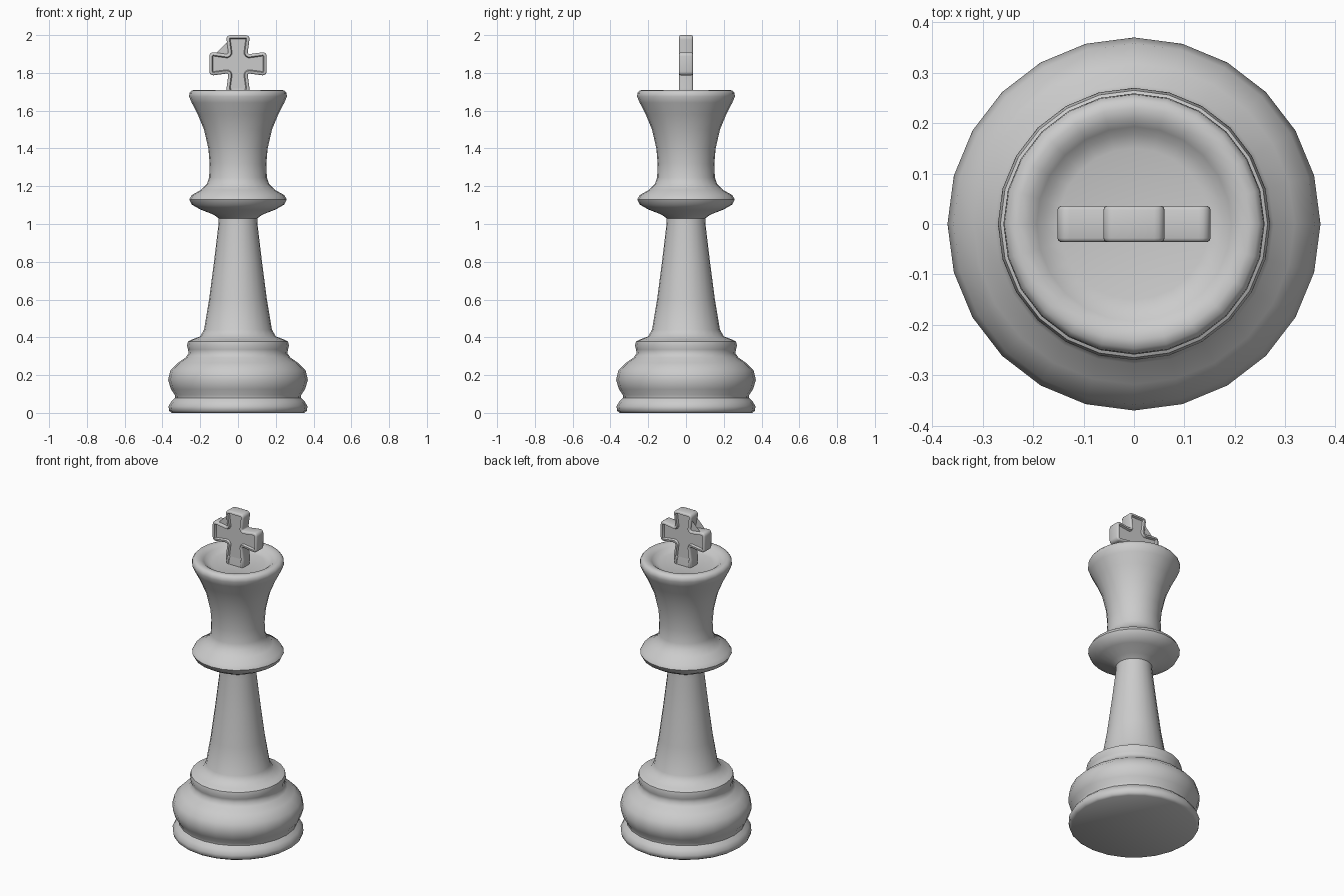
import bpy
import bmesh
import math
from mathutils import Matrix, Vector

SIDES = 24

# Remove the default object only
default_object = bpy.data.objects.get("Cube")
if default_object:
    bpy.data.objects.remove(default_object, do_unlink=True)


def finish(bm, name, angle):
    """Turn a bmesh into a smooth shaded object with consistent normals."""
    bmesh.ops.recalc_face_normals(bm, faces=bm.faces)
    mesh = bpy.data.meshes.new(name)
    bm.to_mesh(mesh)
    bm.free()
    obj = bpy.data.objects.new(name, mesh)
    bpy.context.collection.objects.link(obj)
    bpy.ops.object.select_all(action="DESELECT")
    obj.select_set(True)
    bpy.context.view_layer.objects.active = obj
    bpy.ops.object.shade_smooth_by_angle(angle=math.radians(angle))
    return obj


def lathe(name, profile):
    """Spin a (radius, height) profile around the z axis."""
    bm = bmesh.new()
    verts = [bm.verts.new((radius, 0, height)) for radius, height in profile]
    edges = [bm.edges.new(pair) for pair in zip(verts, verts[1:])]
    bmesh.ops.spin(bm, geom=verts + edges, cent=(0, 0, 0), axis=(0, 0, 1),
                   angle=math.tau, steps=SIDES, use_duplicate=False)
    bmesh.ops.remove_doubles(bm, verts=bm.verts, dist=0.0005)
    return finish(bm, name, 50)


# Sections of the turned body, from the floor upwards
foot = [(0, 0), (.35, 0), (.364, .01), (.368, .035), (.353, .06), (.333, .08),
        (.335, .095)]
bulge = [(.355, .125), (.37, .175), (.358, .225), (.318, .265), (.277, .293),
         (.262, .315)]
shoulder = [(.264, .335), (.27, .355), (.265, .378), (.24, .39), (.2, .405),
            (.18, .44)]
stem = [(.153, .6), (.127, .8), (.103, 1), (.102, 1.03)]
collar = [(.13, 1.05), (.2, 1.077), (.245, 1.103), (.258, 1.13),
          (.245, 1.153), (.197, 1.18), (.165, 1.212), (.153, 1.245)]
crown = [(.15, 1.32), (.157, 1.4), (.18, 1.5), (.213, 1.58), (.245, 1.642),
         (.259, 1.675), (.257, 1.693), (.247, 1.706), (.23, 1.71)]
dish = [(.21, 1.706), (.193, 1.694), (.178, 1.68), (.15, 1.672), (0, 1.672)]
lathe("turned_body", foot + bulge + shoulder + stem + collar + crown + dish)


def flared_cross(name, height):
    """Rounded cross with flared arms and a sunken panel on both faces."""
    tip, flare, waist, core_thickness = .152, .064, .05, .056
    arm = [Vector((waist, 0, waist)), Vector((flare, 0, tip)),
           Vector((-flare, 0, tip))]
    bm = bmesh.new()
    outline = []
    for turn in range(4):
        spin = Matrix.Rotation(turn * math.pi / 2, 3, "Y")
        outline += [bm.verts.new(spin @ p) for p in reversed(arm)]
    face = bm.faces.new(outline)
    # Round the arm tips and slightly soften the inner corners
    tips = [v for v in outline if v.co.length > 2 * flare]
    inner = [v for v in outline if v not in tips]
    for corners, radius in ((tips, .024), (inner, .012)):
        bmesh.ops.bevel(bm, geom=corners, offset=radius, segments=4,
                        profile=.5, affect="VERTICES")
    # Give the outline its thickness
    bm.faces.ensure_lookup_table()
    result = bmesh.ops.extrude_face_region(bm, geom=[bm.faces[0]],
                                           use_keep_orig=True)
    moved = [v for v in result["geom"] if isinstance(v, bmesh.types.BMVert)]
    bmesh.ops.translate(bm, verts=moved, vec=(0, core_thickness, 0))
    bmesh.ops.translate(bm, verts=bm.verts, vec=(0, -core_thickness / 2, 0))
    bmesh.ops.recalc_face_normals(bm, faces=bm.faces)
    # Rounded rim, flat border, then the sunken panel
    caps = [f for f in bm.faces if len(f.verts) > 4]
    for width, depth in ((.002, .005), (.005, .003), (.008, 0), (.005, -.012)):
        bmesh.ops.inset_individual(bm, faces=caps, thickness=width,
                                   depth=depth, use_even_offset=True)
    # Lengthen the foot so that it is seated in the dish
    for v in bm.verts:
        if v.co.z < -tip * .9:
            v.co.z -= .035
    obj = finish(bm, name, 40)
    obj.location.z = height
    return obj


flared_cross("cross_finial", 1.848)
